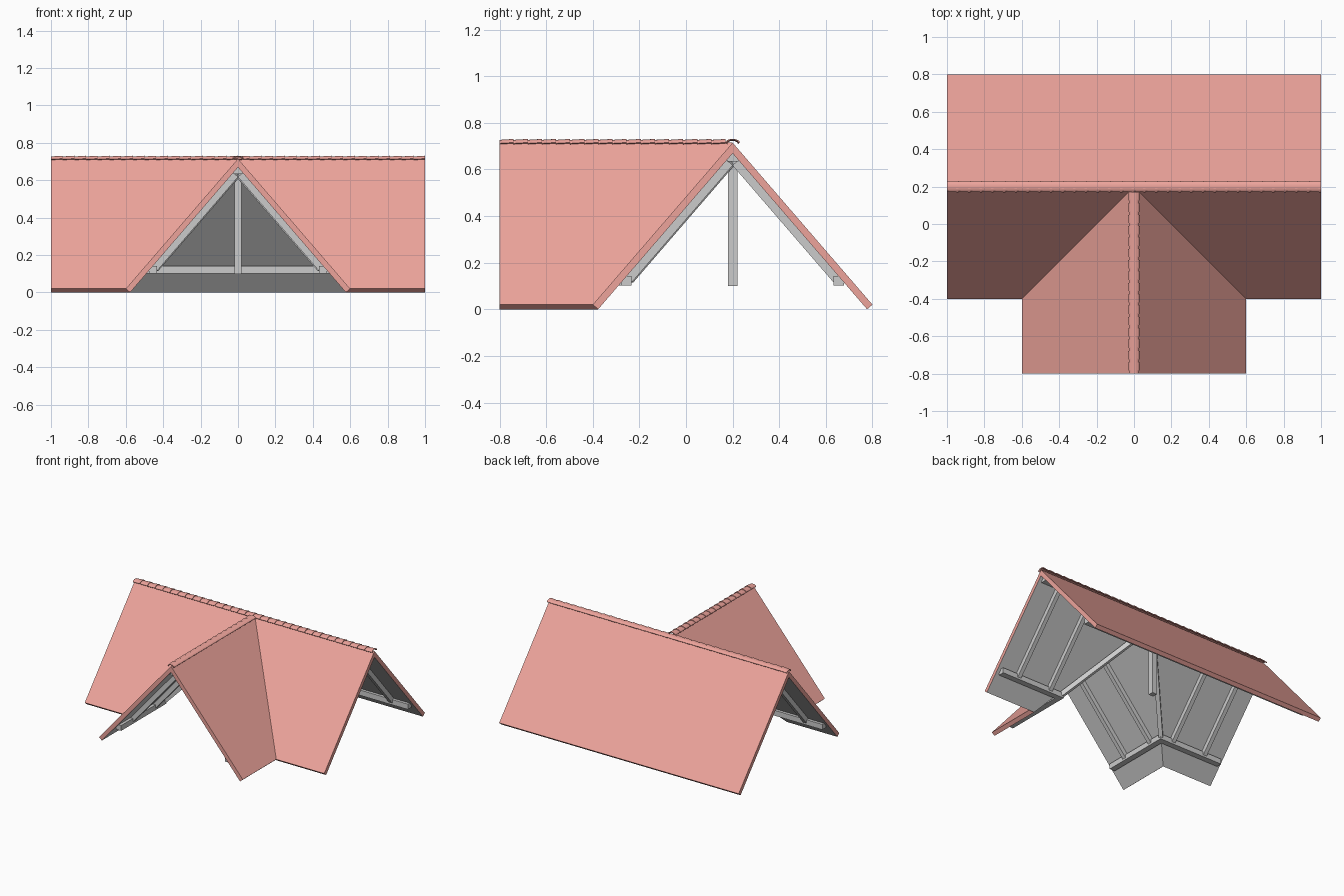
import bpy, bmesh, math
from mathutils import Vector

if "Cube" in bpy.data.objects:
    bpy.data.objects.remove(bpy.data.objects["Cube"])

RY = 0.2                     # y of the main ridge
APEX, EAVE, SPAN = 0.715, 0.02, 0.6
SLOPE = (APEX - EAVE) / SPAN
U_APEX, U_SPAN = 0.669, 0.577   # underside apex height and half span

clay = bpy.data.materials.new("clay")
clay.diffuse_color = (0.85, 0.37, 0.33, 1)
clay.use_nodes = True
clay.node_tree.nodes["Principled BSDF"].inputs["Base Color"].default_value = clay.diffuse_color


def make(name, verts, faces, mat=None):
    me = bpy.data.meshes.new(name)
    me.from_pydata(verts, [], faces)
    if mat:
        me.materials.append(mat)
    ob = bpy.data.objects.new(name, me)
    bpy.context.collection.objects.link(ob)
    return ob


def slab(name, top, under, outer):
    # clay covering with its outer edges, plus a grey lining face below
    if (Vector(top[1]) - Vector(top[0])).cross(Vector(top[2]) - Vector(top[1])).z < 0:
        flip = lambda f: tuple(reversed(f))
    else:
        flip = lambda f: f
    faces = [(0, 1, 2, 3)] + [(i + 1, i, i + 4, (i + 1) + 4) for i in range(outer)]
    make(name, top + under, [flip(f) for f in faces], clay)
    make(name + "_lining", under, [flip((3, 2, 1, 0))])


def beam(name, p, q, w, h):
    # rectangular timber from p to q
    p, q = Vector(p), Vector(q)
    d = q - p
    L = d.length / 2
    bm = bmesh.new()
    bmesh.ops.create_cube(bm, size=1)
    for v in bm.verts:
        v.co = Vector((v.co.x * 2 * L, v.co.y * w, v.co.z * h))
    me = bpy.data.meshes.new(name)
    bm.to_mesh(me)
    bm.free()
    ob = bpy.data.objects.new(name, me)
    bpy.context.collection.objects.link(ob)
    x = d.normalized()
    y = (Vector((0, 1, 0)) if abs(x.z) > 0.99 else Vector((0, 0, 1)).cross(x)).normalized()
    z = x.cross(y)
    for v in me.vertices:
        v.co = (p + q) / 2 + x * v.co.x + y * v.co.y + z * v.co.z


# roof slabs
E, U = SPAN, U_SPAN
slab("back_roof",
     [(-1, RY, APEX), (-1, RY + E, EAVE), (1, RY + E, EAVE), (1, RY, APEX)],
     [(-1, RY, U_APEX), (-1, RY + U, 0), (1, RY + U, 0), (1, RY, U_APEX)], 3)
for s, side in ((-1, "left"), (1, "right")):
    slab(f"front_roof_{side}",
         [(s, RY, APEX), (s, RY - E, EAVE), (s * E, RY - E, EAVE), (0, RY, APEX)],
         [(s, RY, U_APEX), (s, RY - U, 0), (s * U, RY - U, 0), (0, RY, U_APEX)], 2)
    slab(f"cross_roof_{side}",
         [(0, -0.8, APEX), (s * E, -0.8, EAVE), (s * E, RY - E, EAVE), (0, RY, APEX)],
         [(0, -0.8, U_APEX), (s * U, -0.8, 0), (s * U, RY - U, 0), (0, RY, U_APEX)], 2)

# ridge beams, king post and wall plates
P, PZ = 0.455, 0.122
beam("main_ridge_beam", (-0.975, RY, 0.652), (0.975, RY, 0.652), 0.05, 0.036)
beam("cross_ridge_beam", (0, -0.775, 0.652), (0, RY - 0.025, 0.652), 0.05, 0.036)
beam("king_post", (0, RY, 0.1), (0, RY, 0.636), 0.04, 0.04)
beam("back_plate", (-0.975, RY + P, PZ), (0.975, RY + P, PZ), 0.044, 0.04)
for s, side in ((-1, "left"), (1, "right")):
    beam(f"front_plate_{side}", (s * 0.975, RY - P, PZ), (s * (P - 0.022), RY - P, PZ), 0.044, 0.04)
    beam(f"cross_plate_{side}", (s * P, -0.775, PZ), (s * P, RY - P - 0.022, PZ), 0.044, 0.04)


# rafters under each slope
def rz(s):
    return U_APEX - SLOPE * s - 0.026


LO, HI = 0.445, 0.012
for s, side in ((-1, "left"), (1, "right")):
    for i, a in enumerate((0.55, 0.83)):
        for t, end in ((-1, "front"), (1, "back")):
            beam(f"{end}_rafter_{side}_{i}", (s * a, RY + t * LO, rz(LO)),
                 (s * a, RY + t * HI, rz(HI)), 0.03, 0.034)
    for i, a in enumerate((-0.35, -0.62)):
        beam(f"cross_rafter_{side}_{i}", (s * LO, a, rz(LO)), (s * HI, a, rz(HI)), 0.03, 0.034)
    beam(f"valley_rafter_{side}", (s * LO, RY - LO, rz(LO)), (s * HI, RY - HI, rz(HI)), 0.03, 0.034)


# overlapping ridge tiles: one tapered arched tile, repeated
def ridge_tiles(name, start, along_y, pitch, count):
    n, verts = 8, []
    for u, r, top in ((0, 0.027, 0.727), (pitch, 0.031, 0.731)):
        for thick in (0, 0.004):
            for k in range(n + 1):
                a = math.pi * k / n
                v, z = (r - thick) * math.cos(a), top - thick - 0.015 * (1 - math.sin(a))
                verts.append((-v, u, z) if along_y else (u, v, z))
    m = n + 1
    faces = []
    for k in range(n):
        faces += [(k, k + 1, k + 1 + 2 * m, k + 2 * m),
                  (k + m, k + 3 * m, k + 1 + 3 * m, k + 1 + m),
                  (k, k + m, k + 1 + m, k + 1),
                  (k + 2 * m, k + 1 + 2 * m, k + 1 + 3 * m, k + 3 * m)]
    faces += [(0, 2 * m, 3 * m, m), (n, n + m, n + 3 * m, n + 2 * m)]
    ob = make(name, verts, faces, clay)
    bm = bmesh.new()
    bm.from_mesh(ob.data)
    bmesh.ops.recalc_face_normals(bm, faces=bm.faces)
    bm.to_mesh(ob.data)
    bm.free()
    ob.location = start
    arr = ob.modifiers.new("repeat", 'ARRAY')
    arr.count = count
    arr.use_relative_offset = False
    arr.use_constant_offset = True
    arr.constant_offset_displace = (0, pitch, 0) if along_y else (pitch, 0, 0)


ridge_tiles("main_ridge_tiles", (-1, RY, 0), False, 2 / 32, 32)
ridge_tiles("cross_ridge_tiles", (0, -0.8, 0), True, 0.97 / 16, 16)
